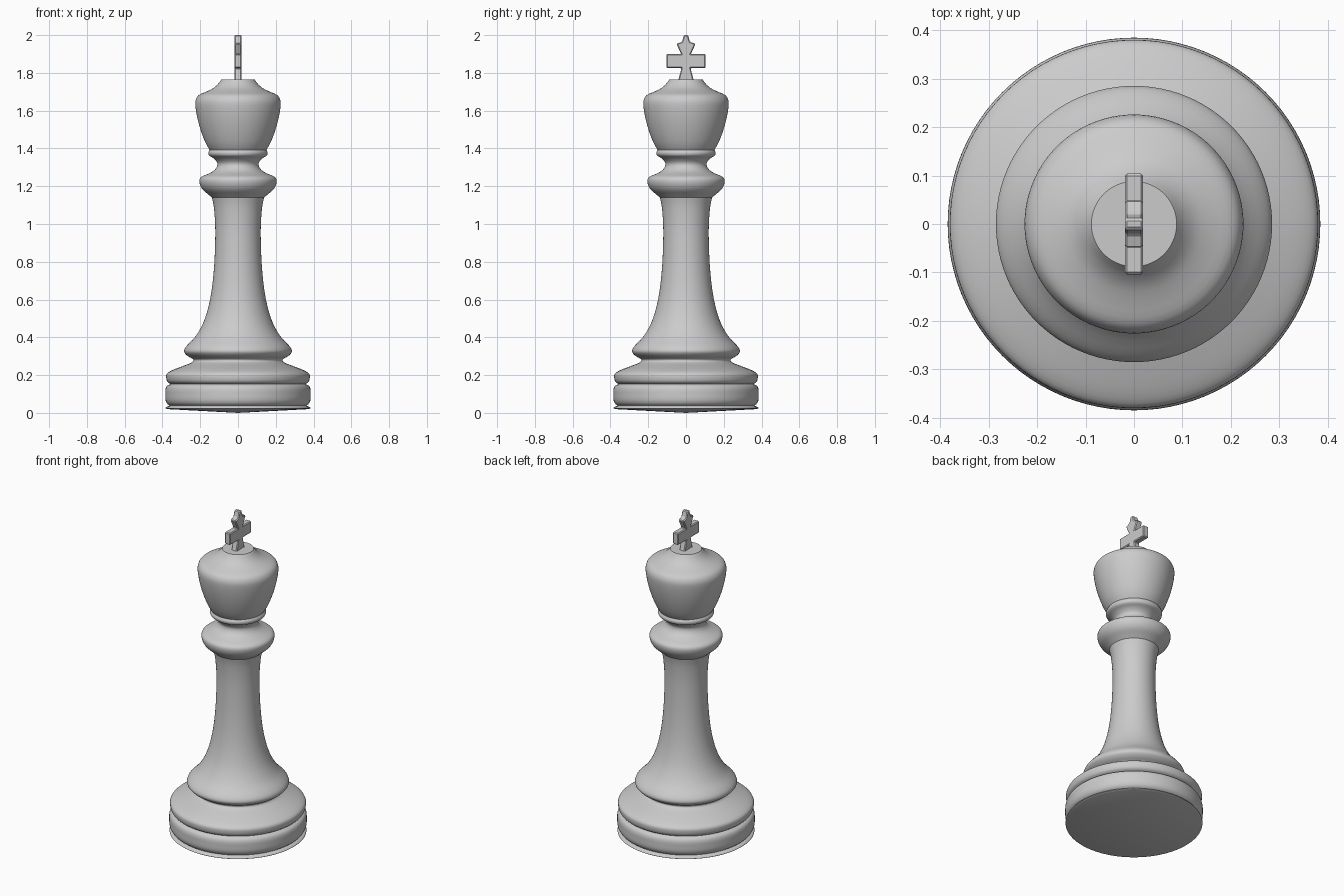
import bpy, bmesh, math
from mathutils import Vector

SEGMENTS = 96

# Lathe profile (radius, height), split where the outline has a crisp edge
PROFILE = [
    [(0.0, 0.0), (0.374, 0.02)],
    [(0.374, 0.02), (0.383, 0.024), (0.379, 0.031), (0.362, 0.038)],
    [(0.362, 0.038), (0.376, 0.05), (0.384, 0.07), (0.385, 0.10), (0.384, 0.125),
     (0.376, 0.143), (0.358, 0.153)],
    [(0.358, 0.153), (0.374, 0.165), (0.38, 0.185), (0.377, 0.207), (0.35, 0.225),
     (0.30, 0.245), (0.255, 0.262), (0.237, 0.274), (0.24, 0.286), (0.265, 0.30),
     (0.283, 0.318), (0.284, 0.335), (0.27, 0.357), (0.225, 0.405), (0.185, 0.475),
     (0.157, 0.56), (0.138, 0.66), (0.126, 0.78), (0.121, 0.9), (0.121, 1.0),
     (0.128, 1.09), (0.138, 1.14)],
    [(0.138, 1.14), (0.158, 1.157), (0.185, 1.18), (0.201, 1.207), (0.204, 1.235),
     (0.19, 1.252), (0.155, 1.267), (0.125, 1.285), (0.11, 1.308), (0.112, 1.328),
     (0.13, 1.348), (0.152, 1.362), (0.157, 1.378), (0.15, 1.392)],
    [(0.15, 1.392), (0.172, 1.43), (0.197, 1.495), (0.216, 1.565), (0.226, 1.63),
     (0.222, 1.662), (0.205, 1.684), (0.165, 1.702), (0.13, 1.72), (0.105, 1.742),
     (0.088, 1.765)],
    [(0.088, 1.765), (0.0, 1.765)],
]


def smooth(points, steps=3):
    """Catmull-Rom curve through the points."""
    p = [Vector(q) for q in points]
    if len(p) < 3:
        return p
    p = [2 * p[0] - p[1]] + p + [2 * p[-1] - p[-2]]
    out = []
    for a, b, c, d in zip(p, p[1:], p[2:], p[3:]):
        for i in range(steps):
            t = i / steps
            out.append(0.5 * (2 * b + (c - a) * t + (2 * a - 5 * b + 4 * c - d) * t * t
                              + (3 * b - a - 3 * c + d) * t ** 3))
    return out + [p[-2]]


def add_object(name, bm):
    bmesh.ops.remove_doubles(bm, verts=bm.verts, dist=1e-5)
    bmesh.ops.recalc_face_normals(bm, faces=bm.faces)
    mesh = bpy.data.meshes.new(name)
    bm.to_mesh(mesh)
    bm.free()
    obj = bpy.data.objects.new(name, mesh)
    bpy.context.collection.objects.link(obj)
    return obj


# Turned body: base, stem, collar and head
bm = bmesh.new()
outline = [q for part in PROFILE for q in smooth(part)]
verts = [bm.verts.new((r, 0, z)) for r, z in outline]
edges = [bm.edges.new(pair) for pair in zip(verts, verts[1:])]
bmesh.ops.spin(bm, geom=verts + edges, cent=(0, 0, 0), axis=(0, 0, 1),
               angle=math.tau, steps=SEGMENTS, use_duplicate=False)
body = add_object("turned_body", bm)
bpy.context.view_layer.objects.active = body
body.select_set(True)
bpy.ops.object.shade_smooth_by_angle(angle=math.radians(35))

# Cross finial: half outline (y, z) mirrored, then given thickness along x
half = [(0.042, 1.755), (0.024, 1.826), (0.104, 1.826), (0.104, 1.899), (0.025, 1.899),
        (0.051, 1.954), (0.021, 1.964), (0.011, 2.0)]
bm = bmesh.new()
loop = half + [(-y, z) for y, z in reversed(half)]
face = bm.faces.new([bm.verts.new((-0.019, y, z)) for y, z in loop])
ext = bmesh.ops.extrude_face_region(bm, geom=[face])
bmesh.ops.translate(bm, vec=(0.038, 0, 0),
                    verts=[g for g in ext["geom"] if isinstance(g, bmesh.types.BMVert)])
cross = add_object("top_cross", bm)
bevel = cross.modifiers.new("soft_edges", "BEVEL")
bevel.width = 0.005
bevel.segments = 1
